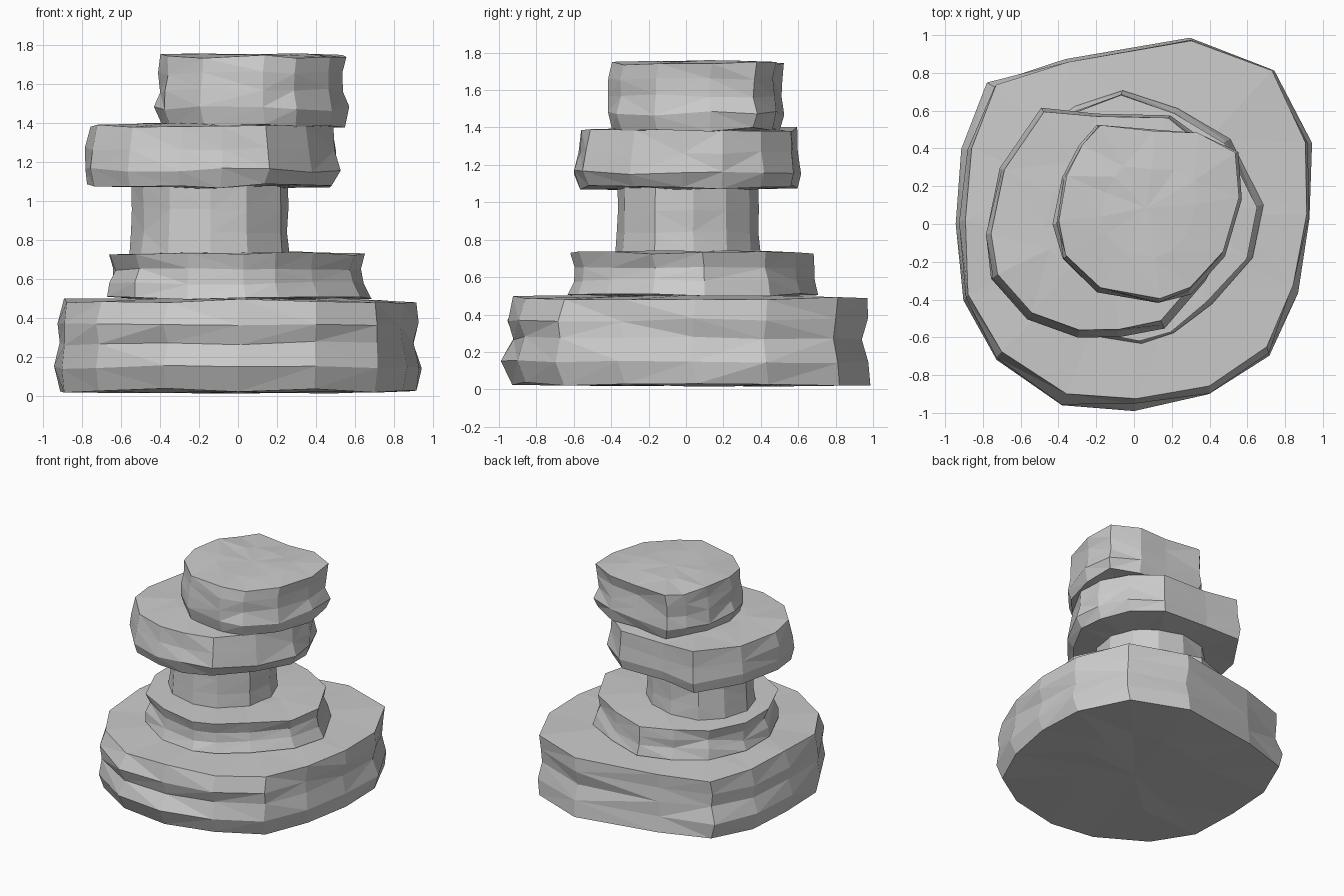
import bpy, bmesh, random
from mathutils import Vector

if "Cube" in bpy.data.objects:
    bpy.data.objects.remove(bpy.data.objects["Cube"])

random.seed(7)


def stone(name, outline, rings, rough=0.02, wave=0.012):
    """Flat-faced stone: one plan outline stacked in rings of (z, scale, dx, dy)."""
    bm = bmesh.new()
    n = len(outline)
    cx = (min(p[0] for p in outline) + max(p[0] for p in outline)) / 2
    cy = (min(p[1] for p in outline) + max(p[1] for p in outline)) / 2
    last = len(rings) - 1

    def ring(z, s, dx, dy, dent, dz):
        loop = []
        for x, y in outline:
            k = s - random.uniform(0, dent)
            loop.append(bm.verts.new((cx + dx + (x - cx) * k, cy + dy + (y - cy) * k,
                                      max(0, z + random.uniform(-dz, dz)))))
        return loop

    loops = []
    for i, (z, s, dx, dy) in enumerate(rings):
        inner = 0 < i < last
        loops.append(ring(z, s, dx, dy, rough * (2 if inner else 0.6), wave))
    # gently domed caps: a half-size ring and a centre point
    low, high = rings[0], rings[last]
    loops.insert(0, ring(low[0] - 0.01, 0.5, low[2], low[3], 0, wave * 0.5))
    loops.append(ring(high[0] + 0.01, 0.5, high[2], high[3], 0, wave * 0.5))
    for a, b in zip(loops, loops[1:]):
        for j in range(n):
            k = (j + 1) % n
            bm.faces.new((a[j], a[k], b[k], b[j]))
    for loop in (loops[0], loops[-1]):
        c = bm.verts.new(sum((v.co for v in loop), Vector()) / n)
        for j in range(n):
            bm.faces.new((loop[j], loop[(j + 1) % n], c))
    bmesh.ops.triangulate(bm, faces=bm.faces[:])
    bmesh.ops.recalc_face_normals(bm, faces=bm.faces[:])
    mesh = bpy.data.meshes.new(name)
    bm.to_mesh(mesh)
    bm.free()
    bpy.context.collection.objects.link(bpy.data.objects.new(name, mesh))


# wide stone at the bottom
stone("base_stone",
      [(.31, 1), (.76, .83), (.945, .43), (.955, .03), (.88, -.37), (.73, -.71),
       (.41, -.93), (0, -1), (-.39, -.98), (-.75, -.74), (-.94, -.42),
       (-.96, 0), (-.92, .4), (-.78, .75), (-.38, .88)],
      [(.03, .96, 0, .03), (.15, 1, 0, 0), (.27, .965, .01, .01),
       (.37, .985, 0, .01), (.49, .95, .01, .025)])

# flat second stone
stone("second_stone",
      [(-.07, .71), (.22, .61), (.5, .45), (.67, .1), (.62, -.18), (.4, -.42),
       (.2, -.58), (.03, -.63), (-.27, -.58), (-.54, -.42), (-.68, -.1),
       (-.68, .2), (-.54, .47), (-.32, .62)],
      [(.505, 1.01, .01, 0), (.58, .98, 0, 0), (.65, .97, 0, 0), (.73, .975, 0, -.01)],
      rough=.025, wave=.008)

# narrow stone in the middle
stone("neck_stone",
      [(.06, .35), (.2, .22), (.27, .04), (.23, -.17), (.05, -.34), (-.14, -.38),
       (-.36, -.32), (-.5, -.17), (-.56, .02), (-.5, .22), (-.36, .36), (-.14, .4)],
      [(.72, 1, 0, 0), (.84, .98, 0, 0), (.96, .975, 0, 0), (1.08, .97, 0, 0)],
      rough=.015, wave=.008)

# overhanging fourth stone
stone("fourth_stone",
      [(-.5, .63), (-.2, .6), (.2, .59), (.41, .42), (.52, .2), (.53, -.02),
       (.38, -.3), (.16, -.55), (-.08, -.6), (-.3, -.6), (-.57, -.51),
       (-.76, -.29), (-.8, -.06), (-.72, .3)],
      [(1.08, .95, -.01, 0), (1.16, 1.01, 0, 0), (1.27, .985, 0, 0), (1.39, .945, 0, .005)])

# stone on top
stone("top_stone",
      [(-.2, .53), (.1, .5), (.34, .49), (.55, .38), (.57, .13), (.48, -.17),
       (.3, -.37), (.13, -.43), (-.2, -.37), (-.39, -.19), (-.43, 0),
       (-.39, .25), (-.3, .42)],
      [(1.39, .94, .01, 0), (1.475, 1.01, 0, 0), (1.57, .975, 0, 0),
       (1.66, .97, 0, 0), (1.745, .96, .01, .015)])
